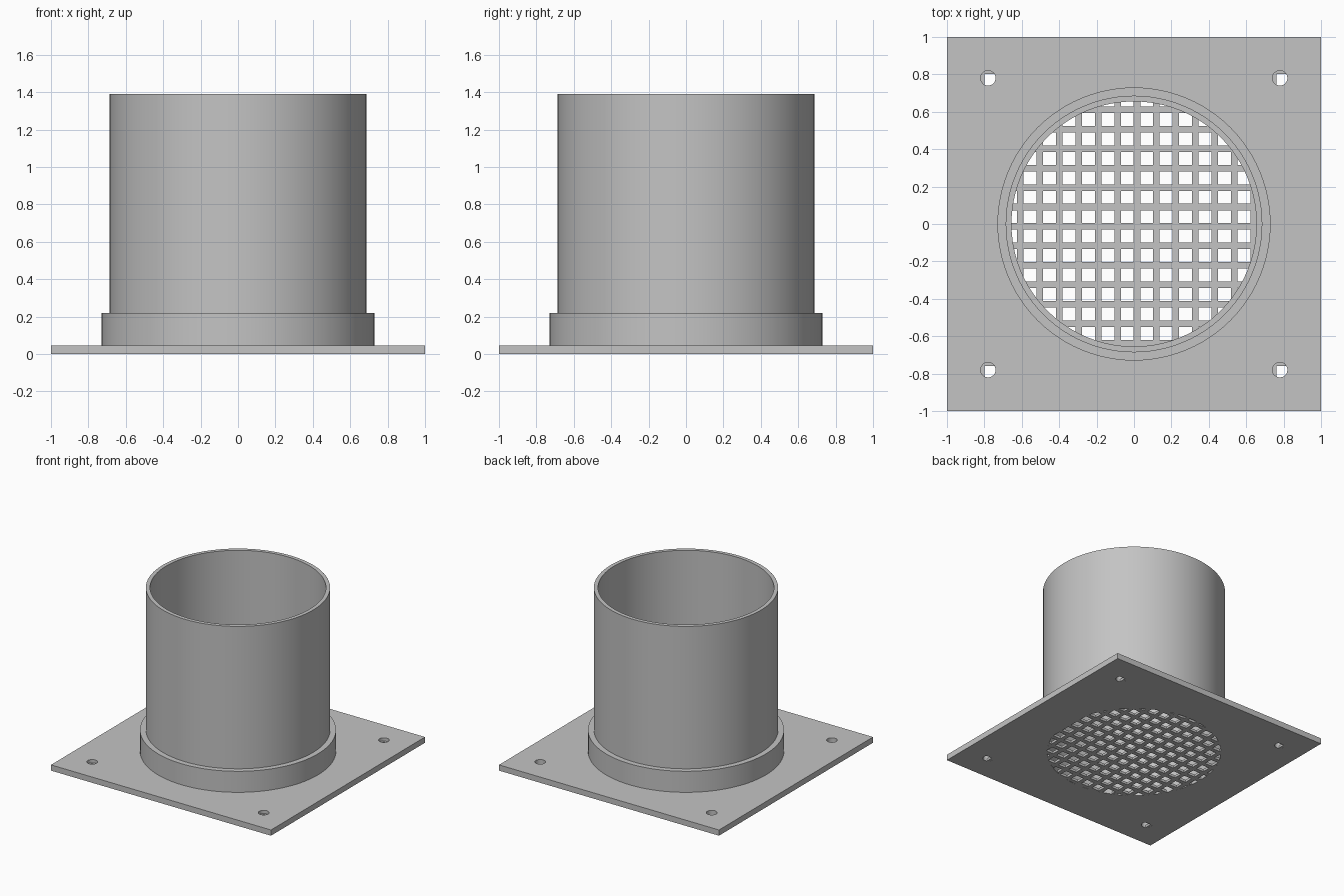
import bpy, bmesh, math
from mathutils import Matrix, Vector

cube = bpy.data.objects.get("Cube")
if cube:
    bpy.data.objects.remove(cube, do_unlink=True)

PLATE_T = 0.047
BORE = 0.655          # inner radius of the pipe
HOLE = 0.04           # screw hole radius
INSET = 0.78          # screw hole position
SEGS = 96
PITCH, BAR, MESH_T = 0.104, 0.035, 0.02
CORNERS = [(sx * INSET, sy * INSET) for sx in (-1, 1) for sy in (-1, 1)]

grey = bpy.data.materials.new("plain_grey")
grey.use_nodes = True
colour = (0.55, 0.55, 0.55, 1)
grey.diffuse_color = colour
grey.node_tree.nodes["Principled BSDF"].inputs["Base Color"].default_value = colour


def add_object(name, data):
    ob = bpy.data.objects.new(name, data)
    bpy.context.collection.objects.link(ob)
    data.materials.append(grey)
    return ob


def smooth(ob):
    bpy.ops.object.select_all(action='DESELECT')
    ob.select_set(True)
    bpy.context.view_layer.objects.active = ob
    bpy.ops.object.shade_smooth_by_angle(angle=math.radians(30))


def circle(cx, cy, r, n):
    return [(cx + r * math.cos(math.tau * i / n), cy + r * math.sin(math.tau * i / n))
            for i in range(n)]


# Base plate: filled outline with the bore and four screw holes
outline = bpy.data.curves.new("base_plate", 'CURVE')
outline.dimensions = '2D'
outline.fill_mode = 'BOTH'
outline.extrude = PLATE_T / 2
loops = [[(-1, -1), (1, -1), (1, 1), (-1, 1)], circle(0, 0, BORE, SEGS)]
loops += [circle(x, y, HOLE, 32) for x, y in CORNERS]
for pts in loops:
    spline = outline.splines.new('POLY')
    spline.points.add(len(pts) - 1)
    for p, (x, y) in zip(spline.points, pts):
        p.co = (x, y, 0, 1)
    spline.use_cyclic_u = True
plate = add_object("base_plate", outline)
plate.location.z = PLATE_T / 2
bpy.ops.object.select_all(action='DESELECT')
plate.select_set(True)
bpy.context.view_layer.objects.active = plate
bpy.ops.object.convert(target='MESH')
smooth(bpy.context.view_layer.objects.active)

# Pipe with its collar: one closed profile turned round the z axis
profile = [(BORE, PLATE_T), (0.73, PLATE_T), (0.73, 0.22), (0.686, 0.22),
           (0.686, 1.39), (BORE, 1.39)]
bm = bmesh.new()
verts = [bm.verts.new((r, 0, z)) for r, z in profile]
edges = [bm.edges.new((verts[i - 1], verts[i])) for i in range(len(verts))]
bmesh.ops.spin(bm, geom=verts + edges, cent=(0, 0, 0), axis=(0, 0, 1),
               angle=math.tau, steps=SEGS, use_merge=True)
bmesh.ops.remove_doubles(bm, verts=bm.verts, dist=0.0001)
bmesh.ops.recalc_face_normals(bm, faces=bm.faces)
mesh = bpy.data.meshes.new("pipe_and_collar")
bm.to_mesh(mesh)
bm.free()
smooth(add_object("pipe_and_collar", mesh))

# Mesh screen: crossing bars that span the bore and the screw holes
bm = bmesh.new()
OFFSET = (0.016, -0.013)
for (cx, cy), radius in [((0, 0), BORE)] + [(c, HOLE) for c in CORNERS]:
    centre = (cx, cy)
    for axis in (0, 1):
        for k in range(-9, 10):
            pos = OFFSET[axis] + k * PITCH
            near = max(0, abs(pos - centre[axis]) - BAR / 2)
            if near >= radius:
                continue
            length = 2 * math.sqrt(radius ** 2 - near ** 2) + 0.01
            size = [length, length, MESH_T]
            size[axis] = BAR
            loc = Vector((cx, cy, MESH_T / 2 + 0.0005))
            loc[axis] = pos
            bmesh.ops.create_cube(bm, size=1, matrix=Matrix.Translation(loc)
                                  @ Matrix.Diagonal((*size, 1)))
mesh = bpy.data.meshes.new("mesh_screen")
bm.to_mesh(mesh)
bm.free()
add_object("mesh_screen", mesh)
